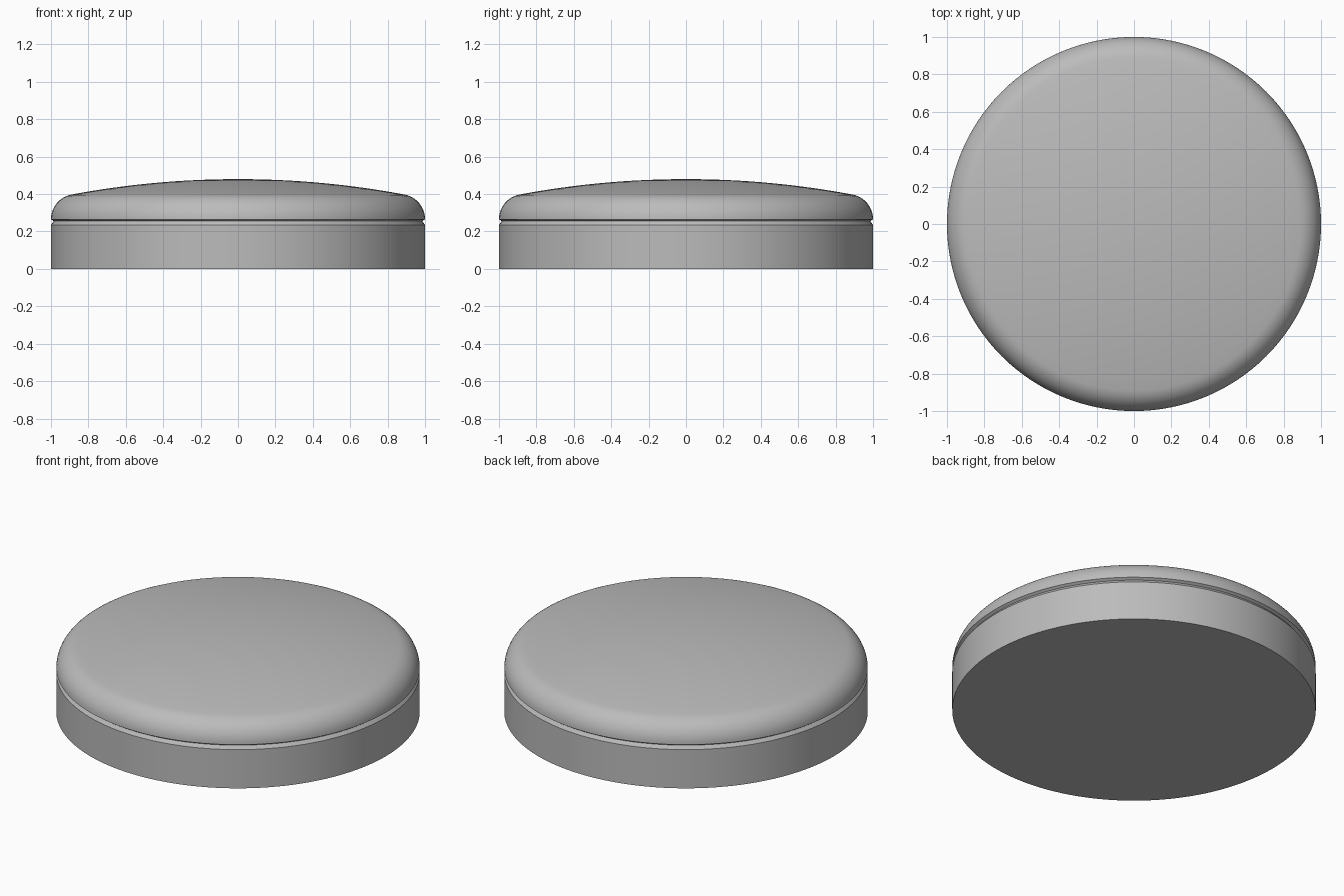
import bpy, bmesh, math

cube = bpy.data.objects.get("Cube")
if cube:
    bpy.data.objects.remove(cube, do_unlink=True)

SEGMENTS = 128

grey = bpy.data.materials.new("neutral grey")
grey.use_nodes = True
colour = (0.5, 0.5, 0.5, 1)
grey.diffuse_color = colour
grey.node_tree.nodes["Principled BSDF"].inputs["Base Color"].default_value = colour


def lathe(name, profile):
    """Spin an (r, z) profile about z into one object."""
    bm = bmesh.new()
    verts = [bm.verts.new((r, 0, z)) for r, z in profile]
    edges = [bm.edges.new(pair) for pair in zip(verts, verts[1:])]
    bmesh.ops.spin(bm, geom=verts + edges, cent=(0, 0, 0), axis=(0, 0, 1),
                   angle=math.tau, steps=SEGMENTS)
    bmesh.ops.remove_doubles(bm, verts=bm.verts, dist=1e-5)
    bmesh.ops.recalc_face_normals(bm, faces=bm.faces)
    mesh = bpy.data.meshes.new(name)
    bm.to_mesh(mesh)
    bm.free()
    mesh.materials.append(grey)
    obj = bpy.data.objects.new(name, mesh)
    bpy.context.collection.objects.link(obj)
    bpy.ops.object.select_all(action='DESELECT')
    obj.select_set(True)
    bpy.context.view_layer.objects.active = obj
    bpy.ops.object.shade_smooth_by_angle(angle=math.radians(25))
    return obj


# Straight base wall, narrow groove, rounded shoulder
RADIUS, SHOULDER_Z, FILLET, TOP = 1.0, 0.265, 0.135, 0.48
profile = [(0, 0), (RADIUS, 0), (RADIUS, 0.235), (0.985, 0.255)]
for i in range(13):
    a = math.radians(79.5) * i / 12
    profile.append((RADIUS - FILLET + FILLET * math.cos(a),
                    SHOULDER_Z + FILLET * math.sin(a)))

# Shallow spherical dome meeting the shoulder tangentially
rim_r, rim_z = profile[-1]
rise = TOP - rim_z
sphere = (rim_r ** 2 + rise ** 2) / (2 * rise)
for i in range(1, 17):
    r = rim_r * (1 - i / 16)
    profile.append((r, TOP - sphere + math.sqrt(sphere ** 2 - r ** 2)))

lathe("domed_button", profile)
